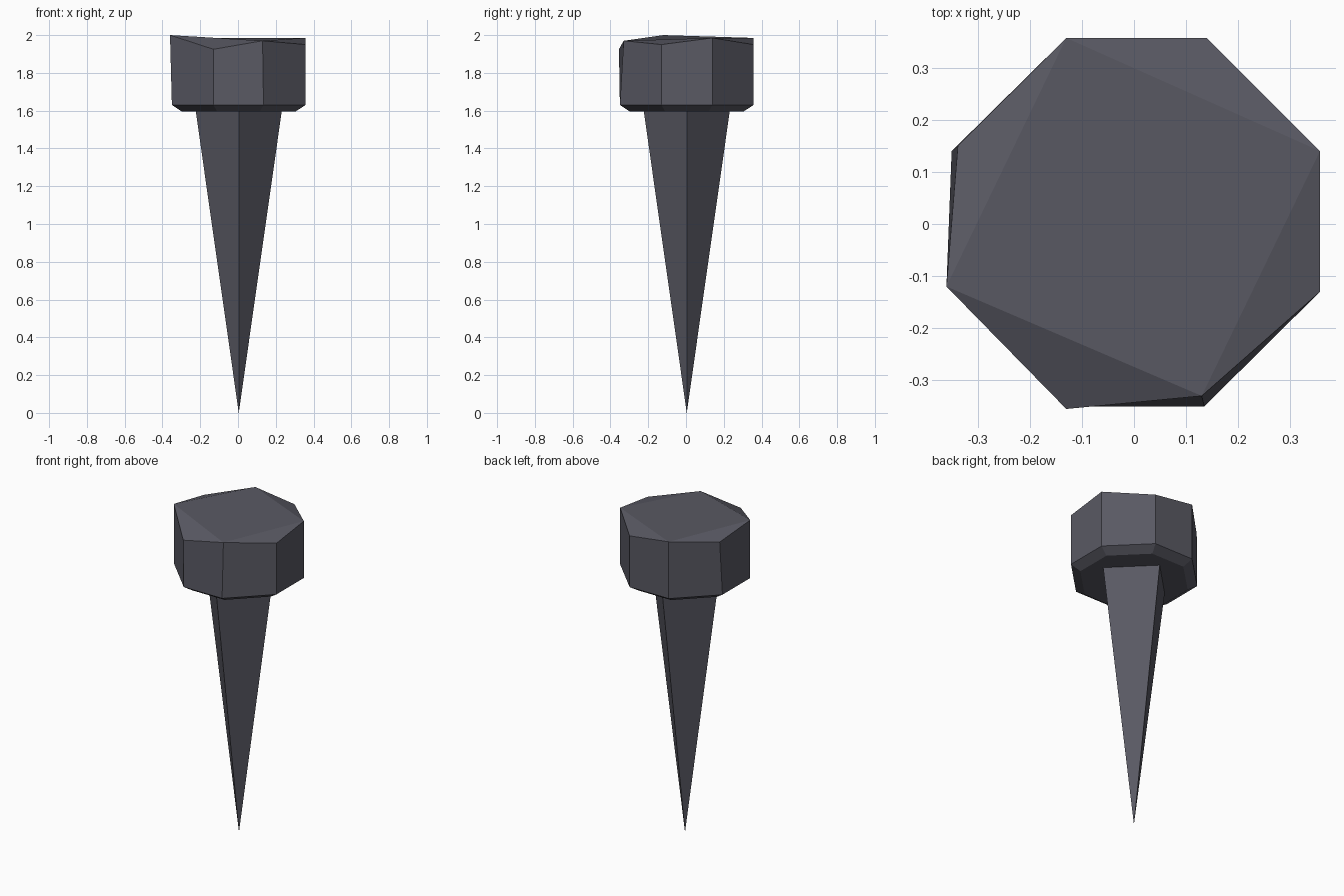
import bpy, bmesh

cube = bpy.data.objects.get("Cube")
if cube:
    bpy.data.objects.remove(cube, do_unlink=True)

iron = bpy.data.materials.new("dark_iron")
iron.use_nodes = True
colour = (0.10, 0.10, 0.125, 1)
iron.diffuse_color = colour
bsdf = next(n for n in iron.node_tree.nodes if n.type == 'BSDF_PRINCIPLED')
bsdf.inputs["Base Color"].default_value = colour

CENTRE = 0.004
HEAD_BASE, RIM = 1.595, 1.63


def add_object(name, bm):
    bmesh.ops.recalc_face_normals(bm, faces=bm.faces)
    mesh = bpy.data.meshes.new(name)
    bm.to_mesh(mesh)
    bm.free()
    mesh.materials.append(iron)
    obj = bpy.data.objects.new(name, mesh)
    bpy.context.collection.objects.link(obj)
    return obj


# Octagonal head: chamfered underside, straight sides, hammered top
outline = [(-0.13, -0.35), (0.135, -0.35), (0.357, -0.13), (0.357, 0.14),
           (0.14, 0.357), (-0.13, 0.357), (-0.35, 0.14), (-0.35, -0.13)]
top = [(-0.13, -0.355, 1.925), (0.13, -0.33, 1.97),
       (0.357, -0.13, 1.95), (0.357, 0.14, 1.985),
       (0.14, 0.357, 1.95), (-0.13, 0.357, 1.985),
       (-0.338, 0.15, 1.96), (-0.36, -0.12, 2.0)]

bm = bmesh.new()
under = [bm.verts.new((CENTRE + (x - CENTRE) * 0.85,
                       CENTRE + (y - CENTRE) * 0.85, HEAD_BASE))
         for x, y in outline]
rim = [bm.verts.new((x, y, RIM)) for x, y in outline]
crown = [bm.verts.new(p) for p in top]
for low, high in ((under, rim), (rim, crown)):
    for i in range(8):
        j = (i + 1) % 8
        bm.faces.new((low[i], low[j], high[j], high[i]))
bm.faces.new(under[::-1])
# Flat facet across every other corner, with a dented triangle between
bm.faces.new(crown[1::2])
for i in range(0, 8, 2):
    bm.faces.new((crown[i - 1], crown[i], crown[i + 1]))
add_object("nail_head", bm)

# Four-sided spike, edges facing front, back and sides
bm = bmesh.new()
tip = bm.verts.new((CENTRE, CENTRE, 0))
base = [bm.verts.new((CENTRE + x * 0.228, CENTRE + y * 0.228, HEAD_BASE + 0.005))
        for x, y in ((1, 0), (0, 1), (-1, 0), (0, -1))]
for i in range(4):
    bm.faces.new((tip, base[(i + 1) % 4], base[i]))
bm.faces.new(base)
add_object("nail_spike", bm)
